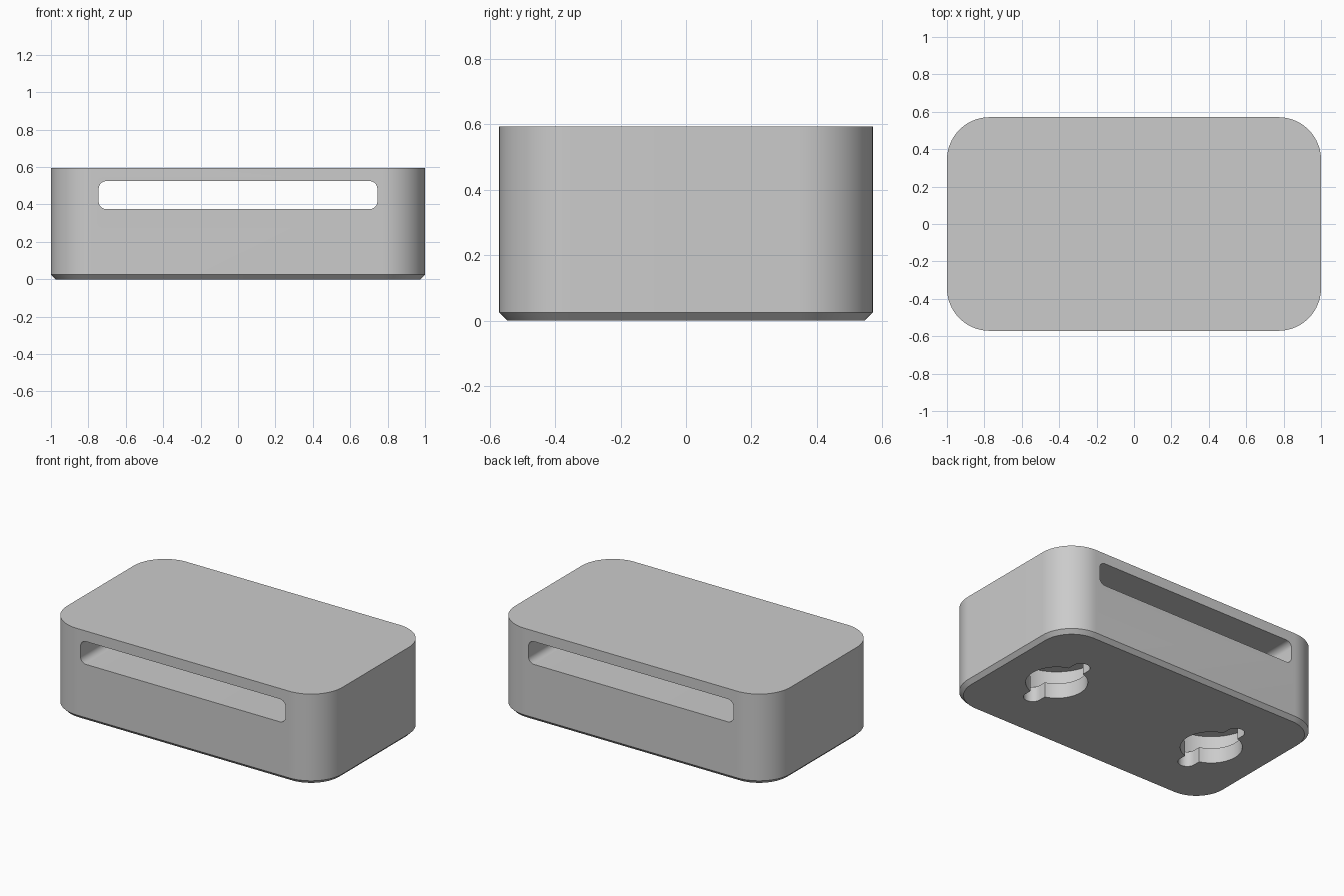
import bpy, bmesh, math
from mathutils import Matrix

default = bpy.data.objects.get("Cube")
if default:
    bpy.data.objects.remove(default, do_unlink=True)

grey = bpy.data.materials.new("light grey")
grey.use_nodes = True
GREY = (0.6, 0.6, 0.6, 1)
grey.diffuse_color = GREY
grey.node_tree.nodes["Principled BSDF"].inputs["Base Color"].default_value = GREY


def rounded_rect(hx, hy, r, steps=12):
    """Outline of a rectangle with round corners, counter-clockwise."""
    points = []
    for quarter, (sx, sy) in enumerate([(1, 1), (-1, 1), (-1, -1), (1, -1)]):
        for i in range(steps + 1):
            a = math.pi / 2 * (quarter + i / steps)
            points.append((sx * (hx - r) + r * math.cos(a),
                           sy * (hy - r) + r * math.sin(a)))
    return points


def circle(r, steps=64):
    return [(r * math.cos(math.tau * i / steps), r * math.sin(math.tau * i / steps))
            for i in range(steps)]


def loft(name, layers, matrix=Matrix()):
    """Closed solid through (outline, z) layers."""
    bm = bmesh.new()
    rings = [[bm.verts.new((x, y, z)) for x, y in outline] for outline, z in layers]
    bm.faces.new(rings[0][::-1])
    bm.faces.new(rings[-1])
    n = len(rings[0])
    for low, high in zip(rings, rings[1:]):
        for i in range(n):
            j = (i + 1) % n
            bm.faces.new((low[i], low[j], high[j], high[i]))
    bmesh.ops.remove_doubles(bm, verts=bm.verts[:], dist=1e-5)
    bmesh.ops.recalc_face_normals(bm, faces=bm.faces[:])
    bm.transform(matrix)
    mesh = bpy.data.meshes.new(name)
    bm.to_mesh(mesh)
    bm.free()
    mesh.materials.append(grey)
    obj = bpy.data.objects.new(name, mesh)
    bpy.context.collection.objects.link(obj)
    return obj


# Block with round corners and a chamfered bottom edge
HX, HY, HEIGHT, R, CHAMFER = 1.0, 0.571, 0.594, 0.228, 0.025
outline = rounded_rect(HX, HY, R, 20)
inset = rounded_rect(HX - CHAMFER, HY - CHAMFER, R - CHAMFER, 20)
body = loft("body", [(inset, 0), (outline, CHAMFER), (outline, HEIGHT)])

# Slot running through from front to back
slot_turn = Matrix.Translation((0, 0, 0.45)) @ Matrix.Rotation(math.pi / 2, 4, "X")
slot = rounded_rect(0.745, 0.075, 0.042)
cutters = [loft("slot_cutter", [(slot, -1), (slot, 1)], slot_turn)]

# Twist-lock sockets in the bottom: round hole, side notches, wider chamber
for side in (-1, 1):
    place = Matrix.Translation((side * 0.6, 0, 0))
    notch = rounded_rect(0.055, 0.278, 0.0549)
    for name, shape, low, high in (("hole", circle(0.185), -0.1, 0.15),
                                   ("notch", notch, -0.08, 0.14),
                                   ("chamber", circle(0.28), 0.1, 0.235)):
        cutters.append(loft(name + "_cutter", [(shape, low), (shape, high)], place))

bpy.context.view_layer.objects.active = body
for cutter in cutters:
    cutter.hide_render = True
    cut = body.modifiers.new(cutter.name, "BOOLEAN")
    cut.operation = "DIFFERENCE"
    cut.solver = "EXACT"
    cut.object = cutter
    bpy.ops.object.modifier_apply(modifier=cut.name)
for cutter in cutters:
    bpy.data.objects.remove(cutter, do_unlink=True)

bpy.ops.object.select_all(action="DESELECT")
body.select_set(True)
bpy.ops.object.shade_smooth_by_angle(angle=math.radians(30))
